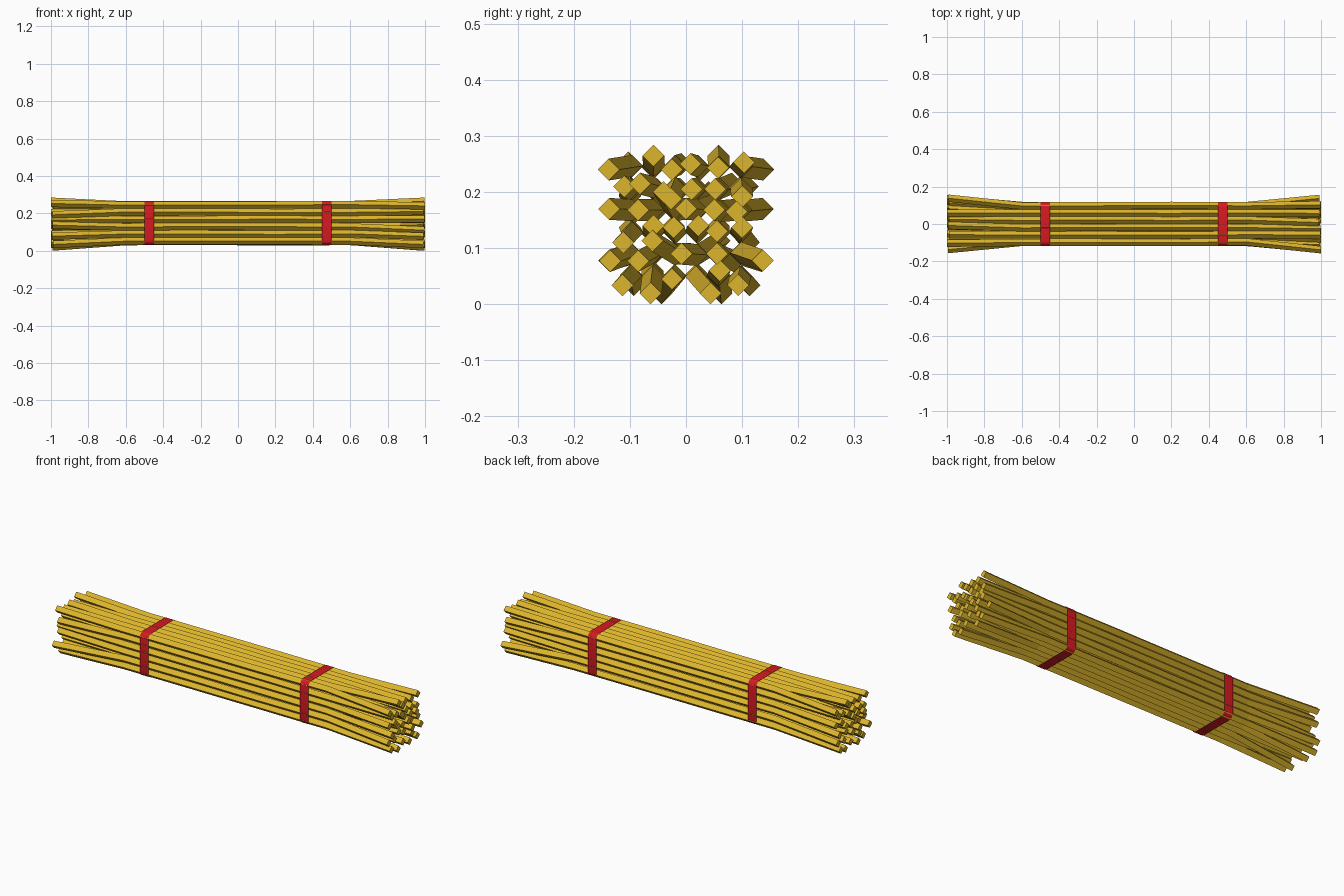
import bpy, bmesh, math, random

if "Cube" in bpy.data.objects:
    bpy.data.objects.remove(bpy.data.objects["Cube"])

random.seed(4)

def material(name, rgb):
    m = bpy.data.materials.new(name)
    m.diffuse_color = (*rgb, 1)
    m.use_nodes = True
    m.node_tree.nodes["Principled BSDF"].inputs["Base Color"].default_value = m.diffuse_color
    return m

def finish(bm, name, mat):
    me = bpy.data.meshes.new(name)
    bmesh.ops.recalc_face_normals(bm, faces=bm.faces)
    bm.to_mesh(me)
    bm.free()
    me.materials.append(mat)
    ob = bpy.data.objects.new(name, me)
    bpy.context.collection.objects.link(ob)
    return ob

straw = material("straw", (0.72, 0.46, 0.025))
red = material("red_band", (0.68, 0.01, 0.016))

R = 0.0195        # half diagonal of a stick
PITCH = 0.039     # stick spacing
ZC = 0.148        # bundle centre height

# Splayed (y, z) stick ends, rows from the top down
ENDS = [
    [(-.138, .24), (-.058, .265), (-.025, .24), (.008, .25), (.057, .243), (.103, .253)],
    [(-.11, .21), (-.082, .215), (-.027, .188), (.01, .205), (.052, .205), (.1, .192)],
    [(-.137, .17), (-.085, .168), (-.04, .2), (0, .17), (.05, .168), (.09, .165)],
    [(-.112, .11), (-.058, .14), (-.022, .137), (.022, .14), (.055, .13), (.1, .137)],
    [(-.135, .077), (-.085, .077), (-.06, .113), (-.008, .09), (.055, .09), (.137, .078)],
    [(-.113, .034), (-.063, .0195), (-.025, .045), (.044, .0195), (.06, .06), (.093, .034)],
]

def stick(name, path):
    # diamond cross-section swept along a bent path
    bm = bmesh.new()
    rings = [[bm.verts.new((x, y + dy * R, z + dz * R))
              for dy, dz in ((1, 0), (0, 1), (-1, 0), (0, -1))] for x, y, z in path]
    for a, b in zip(rings, rings[1:]):
        for i in range(4):
            j = (i + 1) % 4
            bm.faces.new((a[i], a[j], b[j], b[i]))
    bm.faces.new(rings[0])
    bm.faces.new(rings[-1])
    finish(bm, name, straw)

def jitter(a=0.002):
    return random.uniform(-a, a)

# Six by six bundle of sticks
for r in range(6):
    for c in range(6):
        y, z = (c - 2.5) * PITCH, ZC + (2.5 - r) * PITCH
        path = [(x, y + jitter(), z + jitter()) for x in (-0.6, -0.2, 0.2, 0.6)]
        ey, ez = ENDS[r][c]
        fy, fz = ENDS[r][5 - c]
        path = [(-1 + random.uniform(0, .012), -fy, fz)] + path
        path += [(1 - random.uniform(0, .012), ey, ez)]
        if r == c:
            path[0] = (-1, *path[0][1:])
            path[-1] = (1, *path[-1][1:])
        stick(f"stick_{r}_{c}", path)

# Thin red bands with rounded corners
def band(name, x, half=0.117, rad=0.025, width=0.05):
    bm = bmesh.new()
    pts = []
    for k, (sy, sz) in enumerate(((1, 1), (-1, 1), (-1, -1), (1, -1))):
        for s in range(5):
            a = math.radians(90 * k + 22.5 * s)
            pts.append((sy * (half - rad) + rad * math.cos(a),
                        ZC + sz * (half - rad) + rad * math.sin(a)))
    a, b = [[bm.verts.new((x + d, y, z)) for y, z in pts] for d in (-width / 2, width / 2)]
    n = len(pts)
    for i in range(n):
        j = (i + 1) % n
        bm.faces.new((a[i], a[j], b[j], b[i])).smooth = True
    finish(bm, name, red)

band("band_left", -0.475)
band("band_right", 0.475)
